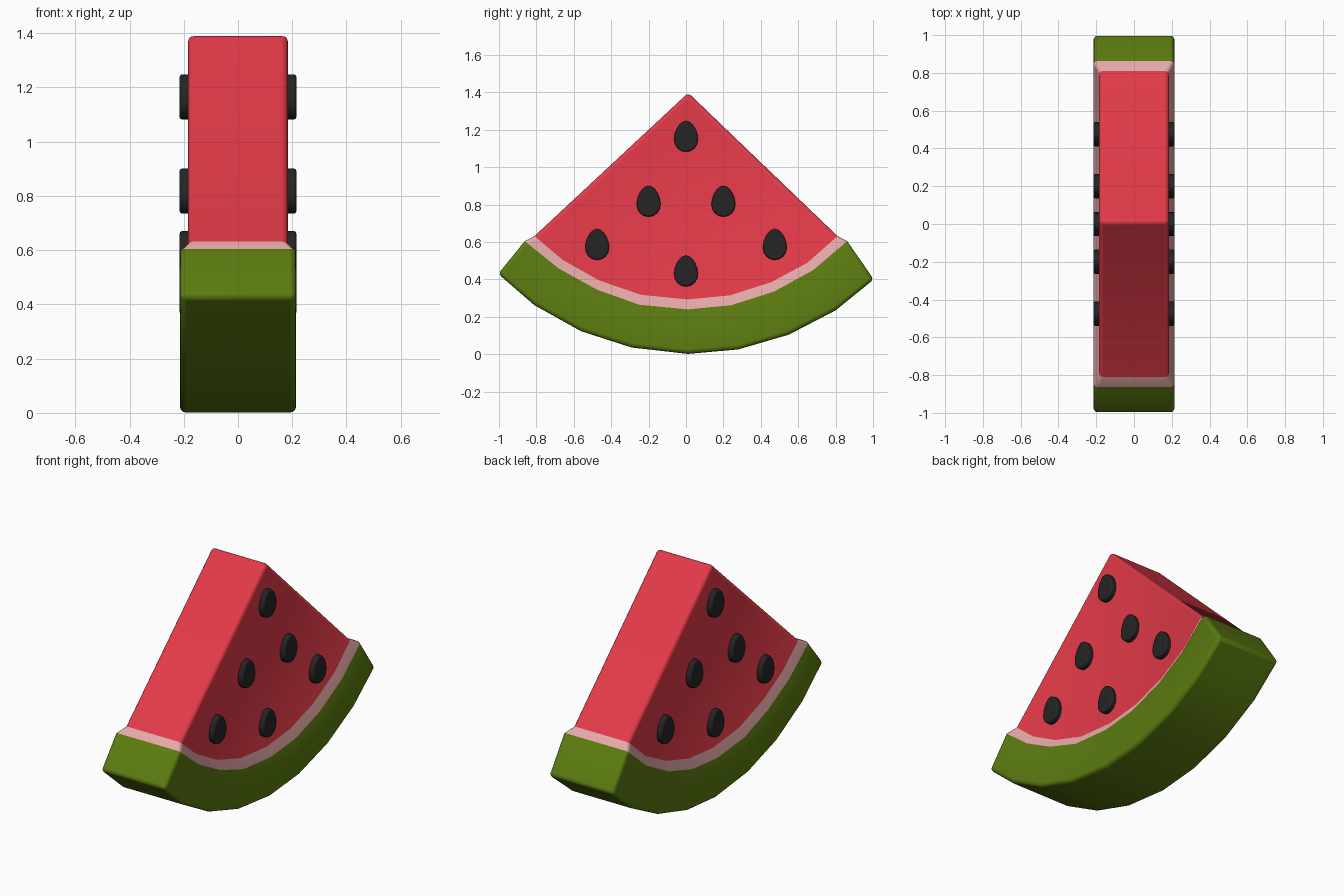
import bpy, bmesh, math

if "Cube" in bpy.data.objects:
    bpy.data.objects.remove(bpy.data.objects["Cube"])


def material(name, rgb):
    m = bpy.data.materials.new(name)
    m.diffuse_color = (*rgb, 1)
    m.use_nodes = True
    m.node_tree.nodes["Principled BSDF"].inputs["Base Color"].default_value = m.diffuse_color
    return m


GREEN = material("rind green", (0.105, 0.2, 0.005))
PINK = material("pale pink", (0.8, 0.4, 0.4))
RED = material("flesh red", (0.76, 0.042, 0.065))
BLACK = material("seed black", (0.018, 0.018, 0.018))


def finish(name, bm, mats, bevel, segments):
    bmesh.ops.recalc_face_normals(bm, faces=bm.faces)
    me = bpy.data.meshes.new(name)
    bm.to_mesh(me)
    bm.free()
    for m in mats:
        me.materials.append(m)
    ob = bpy.data.objects.new(name, me)
    bpy.context.collection.objects.link(ob)
    mod = ob.modifiers.new("rounded edges", 'BEVEL')
    mod.width, mod.segments = bevel, segments
    mod.limit_method, mod.angle_limit = 'ANGLE', math.radians(32)
    bpy.ops.object.select_all(action='DESELECT')
    ob.select_set(True)
    bpy.context.view_layer.objects.active = ob
    bpy.ops.object.shade_smooth_by_angle(angle=math.radians(35))
    return ob


# Slice side profile: arcs (y, z) from the skin inwards, each with a half width
OUTER = [(-1.004, .43), (-.81, .262), (-.56, .123), (-.29, .036), (.01, .002),
         (.28, .026), (.55, .105), (.80, .235), (1.004, .40)]
INNER = [(-.862, .605), (-.68, .458), (-.475, .345), (-.25, .265), (.01, .24),
         (.24, .262), (.47, .335), (.68, .45), (.862, .605)]
PITH = [(-.81, .632), (-.66, .505), (-.465, .395), (-.24, .318), (.01, .293),
        (.235, .315), (.455, .385), (.65, .49), (.81, .632)]
APEX = (.012, 1.398)

# Melon slice: rind, pith and flesh as one skin, coloured ring by ring
bm = bmesh.new()
sides = []
for s in (-1, 1):
    rings = [[bm.verts.new((s * w, y, z)) for y, z in arc]
             for arc, w in ((OUTER, .214), (INNER, .214), (PITH, .184))]
    tip = bm.verts.new((s * .184, *APEX))
    for r in (0, 1):
        a, b = rings[r], rings[r + 1]
        for i in range(len(a) - 1):
            bm.faces.new((a[i], a[i + 1], b[i + 1], b[i])).material_index = r
    bm.faces.new(rings[2] + [tip]).material_index = 2
    sides.append((rings, tip))
(L, lt), (R, rt) = sides
for i in range(len(OUTER) - 1):                       # curved skin underneath
    bm.faces.new((L[0][i], L[0][i + 1], R[0][i + 1], R[0][i])).material_index = 0
for e in (0, -1):                                     # cut faces at both ends
    for r in (0, 1):
        bm.faces.new((L[r][e], L[r + 1][e], R[r + 1][e], R[r][e])).material_index = r
    bm.faces.new((L[2][e], lt, rt, R[2][e])).material_index = 2
finish("melon_slice", bm, [GREEN, PINK, RED], .02, 3)

# Seeds: egg-shaped studs on both faces
bm = bmesh.new()
N = 18
for cy, cz in ((0, 1.165), (-.2, .818), (.2, .818), (-.475, .587), (.475, .587), (0, .445)):
    for s in (-1, 1):
        loops = []
        for x in (.165, .215):
            loops.append([bm.verts.new((
                s * x,
                cy + .063 * math.sin(t) * (1 - .18 * math.cos(t)),
                cz + .083 * math.cos(t)))
                for t in (2 * math.pi * k / N for k in range(N))])
        a, b = loops
        bm.faces.new(a)
        bm.faces.new(b)
        for k in range(N):
            bm.faces.new((a[k], a[k - 1], b[k - 1], b[k]))
finish("seeds", bm, [BLACK], .008, 2)
